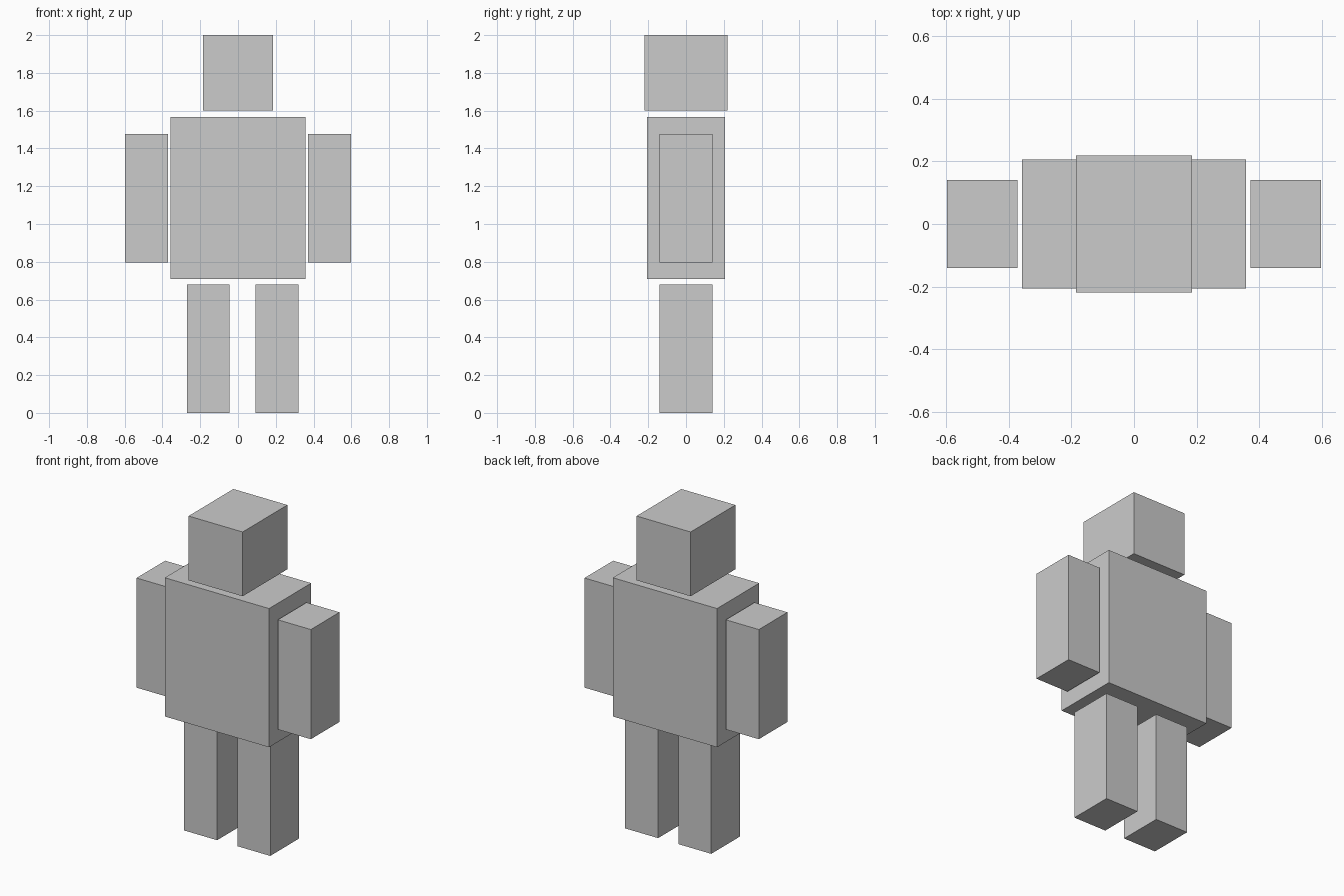
import bpy

if "Cube" in bpy.data.objects:
    bpy.data.objects.remove(bpy.data.objects["Cube"])


def box(name, x, y, z):
    """Axis-aligned box from (min, max) ranges."""
    ranges = (x, y, z)
    centre = [(a + b) / 2 for a, b in ranges]
    bpy.ops.mesh.primitive_cube_add(size=1, location=centre)
    obj = bpy.context.object
    obj.name = name
    obj.scale = [b - a for a, b in ranges]
    bpy.ops.object.transform_apply(location=False, rotation=False, scale=True)
    return obj


# Head and torso
box("head", (-0.185, 0.185), (-0.219, 0.219), (1.602, 2.0))
box("torso", (-0.357, 0.357), (-0.206, 0.206), (0.708, 1.567))

# Limbs share one width and depth; the legs sit slightly off centre
LIMB_WIDTH = 0.226
LIMB_DEPTH = (-0.14, 0.14)
for name, x, z in (
    ("left_arm", -0.597, (0.797, 1.476)),
    ("right_arm", 0.371, (0.797, 1.476)),
    ("left_leg", -0.271, (0.0, 0.681)),
    ("right_leg", 0.093, (0.0, 0.681)),
):
    box(name, (x, x + LIMB_WIDTH), LIMB_DEPTH, z)
